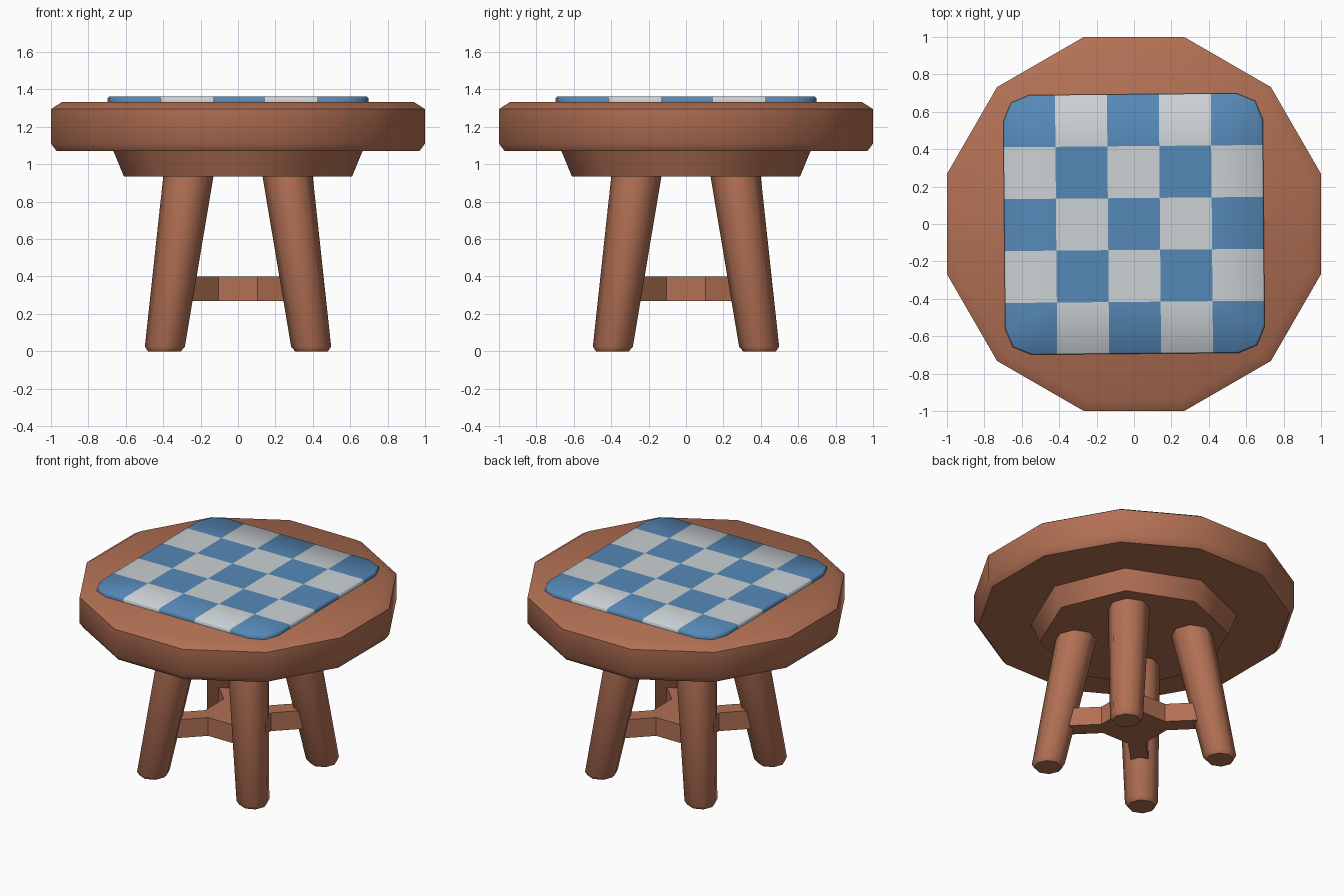
import bpy, bmesh, math
from mathutils import Vector, Matrix

if "Cube" in bpy.data.objects:
    bpy.data.objects.remove(bpy.data.objects["Cube"])


def material(name, srgb):
    lin = [((c / 255 + 0.055) / 1.055) ** 2.4 for c in srgb]
    m = bpy.data.materials.new(name)
    m.diffuse_color = (*lin, 1)
    m.use_nodes = True
    m.node_tree.nodes["Principled BSDF"].inputs["Base Color"].default_value = m.diffuse_color
    return m


wood = material("brown wood", (178, 112, 84))
blue = material("blue cloth", (86, 137, 184))
pale = material("pale grey cloth", (203, 209, 213))


def finish(name, bm, mats, angle):
    bmesh.ops.recalc_face_normals(bm, faces=bm.faces)
    me = bpy.data.meshes.new(name)
    bm.to_mesh(me)
    bm.free()
    for m in mats:
        me.materials.append(m)
    me.polygons.foreach_set("use_smooth", [True] * len(me.polygons))
    me.set_sharp_from_angle(angle=math.radians(angle))
    ob = bpy.data.objects.new(name, me)
    bpy.context.collection.objects.link(ob)
    return ob


def loft(rings):
    """Capped skin through equal-length rings of points."""
    bm = bmesh.new()
    vs = [[bm.verts.new(p) for p in r] for r in rings]
    n = len(vs[0])
    for a, b in zip(vs, vs[1:]):
        for i in range(n):
            j = (i + 1) % n
            bm.faces.new((a[i], a[j], b[j], b[i]))
    bm.faces.new(vs[0][::-1])
    bm.faces.new(vs[-1])
    return bm


def ring(r, z, n, start=0, cx=0, cy=0):
    return [Vector((cx + r * math.cos(start + math.tau * i / n),
                    cy + r * math.sin(start + math.tau * i / n), z)) for i in range(n)]


# Seat: twelve-sided slab with chamfered rims
k = 1 / math.cos(math.radians(15))
finish("seat", loft([ring(r * k, z, 12, math.radians(15)) for r, z in
                     ((0.97, 1.07), (1.0, 1.11), (1.0, 1.295), (0.94, 1.333))]), [wood], 50)

# Tapered eight-sided block under the seat
finish("under_block", loft([ring(0.61, 0.935, 8), ring(0.668, 1.075, 8)]), [wood], 50)

# Four splayed legs
for sx, sy, label in ((1, -1, "front_right"), (-1, -1, "front_left"),
                      (1, 1, "back_right"), (-1, 1, "back_left")):
    rings = [ring(r, z, 8, 0, sx * c, sy * c) for c, r, z in
             ((0.393, 0.088, 0), (0.391, 0.107, 0.025), (0.262, 0.135, 0.96))]
    finish(label + "_leg", loft(rings), [wood], 50)

# Diagonal cross brace with chamfered inner corners
w, e, s = 0.057, 0.48, 0.205
outline = []
for q in range(4):
    turn = Matrix.Rotation(math.radians(45 + 90 * q), 3, 'Z')
    for x, y in ((s, -w), (e, -w), (e, w), (s, w)):
        outline.append(turn @ Vector((x, y, 0)))
finish("cross_brace", loft([[p + Vector((0, 0, z)) for p in outline] for z in (0.27, 0.4)]),
       [wood], 30)


# Checked pad with rounded corners, turned very slightly
def pad_ring(half, z, rad=0.14):
    pts = []
    for q in range(4):
        turn = Matrix.Rotation(math.radians(90 * q), 3, 'Z')
        for a in (0, 45, 90):
            t = math.radians(a)
            c = half - rad
            pts.append(turn @ Vector((c + rad * math.cos(t), c + rad * math.sin(t), z)))
    return pts


H = 0.694
cell = 2 * H / 5
bm = loft([pad_ring(H, 1.33), pad_ring(H, 1.352), pad_ring(H - 0.008, 1.361)])
for i in range(1, 5):
    for axis in (Vector((1, 0, 0)), Vector((0, 1, 0))):
        bmesh.ops.bisect_plane(bm, geom=bm.verts[:] + bm.edges[:] + bm.faces[:],
                               plane_co=axis * (i * cell - H), plane_no=axis)
for f in bm.faces:
    c = f.calc_center_median()
    ij = [min(4, max(0, int((v + H) / cell))) for v in (c.x, c.y)]
    f.material_index = sum(ij) % 2
pad = finish("checked_pad", bm, [blue, pale], 50)
pad.rotation_euler.z = math.radians(0.5)
